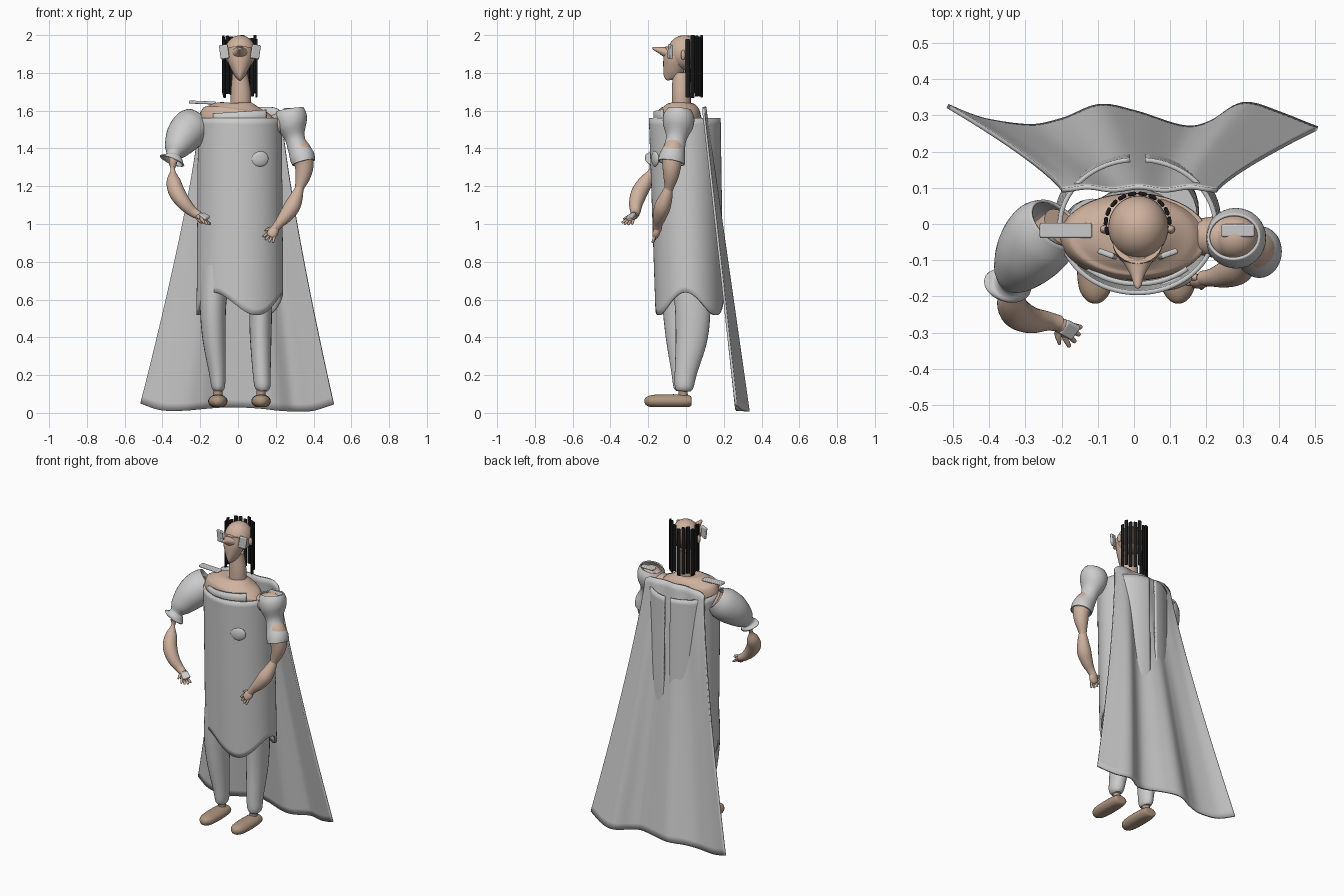
import bpy, math
from mathutils import Vector


def material(name, rgb):
    m = bpy.data.materials.new(name)
    m.diffuse_color = (*rgb, 1)
    return m


SKIN = material("skin", (0.62, 0.44, 0.34))
SHOE = material("shoe_leather", (0.42, 0.30, 0.21))
BLACK = material("hair_black", (0.01, 0.01, 0.01))


def spline(pts, k=5):
    """Catmull-Rom through points of any dimension."""
    out, n = [], len(pts)
    for i in range(n - 1):
        a, b, c, d = pts[max(i - 1, 0)], pts[i], pts[i + 1], pts[min(i + 2, n - 1)]
        for s in range(k):
            t = s / k
            out.append([0.5 * (2 * q + (r - p) * t + (2 * p - 5 * q + 4 * r - w) * t * t
                               + (3 * q - p - 3 * r + w) * t ** 3) for p, q, r, w in zip(a, b, c, d)])
    return out + [list(pts[-1])]


def finish(name, verts, faces, mat=None, thick=0, angle=45):
    me = bpy.data.meshes.new(name)
    me.from_pydata(verts, [], faces)
    ob = bpy.data.objects.new(name, me)
    bpy.context.collection.objects.link(ob)
    if mat:
        me.materials.append(mat)
    if thick:
        s = ob.modifiers.new("thickness", 'SOLIDIFY')
        s.thickness, s.offset = thick, 0
    bpy.ops.object.select_all(action='DESELECT')
    ob.select_set(True)
    bpy.context.view_layer.objects.active = ob
    bpy.ops.object.shade_smooth_by_angle(angle=math.radians(angle))
    return ob


def tube(name, pts, mat=None, n=24, caps=True, thick=0, k=5):
    """Loft of ellipses; each point is x, y, z, radius_u[, radius_v]."""
    pts = spline([tuple(p) if len(p) == 5 else (*p, p[3]) for p in pts], k)
    verts, m = [], len(pts)
    for i, p in enumerate(pts):
        d = (Vector(pts[min(i + 1, m - 1)][:3]) - Vector(pts[max(i - 1, 0)][:3])).normalized()
        u = Vector((1, 0, 0))
        u = (u - d * u.dot(d)).normalized()
        v = d.cross(u)
        for j in range(n):
            a = 2 * math.pi * j / n
            verts.append(Vector(p[:3]) + u * max(p[3], .001) * math.cos(a) + v * max(p[4], .001) * math.sin(a))
    faces = [(i * n + j, i * n + (j + 1) % n, (i + 1) * n + (j + 1) % n, (i + 1) * n + j)
             for i in range(m - 1) for j in range(n)]
    if caps:
        faces += [tuple(range(n - 1, -1, -1)), tuple(range((m - 1) * n, m * n))]
    return finish(name, verts, faces, mat, thick)


def sheet(name, f, nu, nv, thick, mat=None):
    verts = [f(i / nu, j / nv) for j in range(nv + 1) for i in range(nu + 1)]
    w = nu + 1
    faces = [(j * w + i, j * w + i + 1, (j + 1) * w + i + 1, (j + 1) * w + i)
             for j in range(nv) for i in range(nu)]
    return finish(name, verts, faces, mat, thick)


def ball(name, c, r, mat=None):
    bpy.ops.mesh.primitive_uv_sphere_add(segments=32, ring_count=20, location=c)
    ob = bpy.context.object
    ob.name, ob.scale = name, r
    bpy.ops.object.shade_smooth()
    if mat:
        ob.data.materials.append(mat)
    return ob


def box(name, c, size, rot=(0, 0, 0), mat=None, bevel=.006):
    bpy.ops.mesh.primitive_cube_add(size=1, location=c, rotation=rot)
    ob = bpy.context.object
    ob.name, ob.scale = name, size
    bpy.ops.object.transform_apply(location=False, rotation=False, scale=True)
    b = ob.modifiers.new("bevel", 'BEVEL')
    b.width, b.segments = bevel, 3
    if mat:
        ob.data.materials.append(mat)
    return ob


# torso, neck
tube("torso", [(0, -.03, .8, .13, .10), (0, -.03, 1.1, .14, .11), (0, -.035, 1.4, .18, .12),
               (0, -.035, 1.55, .205, .12), (.005, -.03, 1.60, .17, .105),
               (.01, -.03, 1.635, .09, .07), (.01, -.03, 1.645, .03, .03)], SKIN, n=40)
tube("neck", [(.015, -.025, 1.61, .055, .05), (.015, -.025, 1.7, .053, .05), (.01, -.025, 1.80, .04, .045)], SKIN)

# head, jaw, nose, ears, temple plates
ball("skull", (.012, -.01, 1.907), (.083, .088, .092), SKIN)
tube("jaw", [(.01, -.045, 1.93, .07, .065), (.01, -.055, 1.87, .066, .066), (.01, -.07, 1.81, .042, .052),
             (.01, -.08, 1.775, .02, .038), (.01, -.08, 1.762, .006, .015)], SKIN)
tube("nose", [(.01, -.07, 1.905, .06, .05), (.01, -.105, 1.91, .04, .03), (.01, -.14, 1.92, .02, .017),
              (.01, -.172, 1.93, .009, .008), (.01, -.178, 1.931, .002)], SKIN)
for s in (-1, 1):
    ball("ear", (.01 + s * .092, -.015, 1.895), (.012, .012, .027), SKIN)
    box("temple_plate", (.01 + s * .083, -.083, 1.912), (.048, .016, .075), (0, s * .15, s * .35))

# hair strands around the back of the head
for i in range(11):
    a = math.radians(-15 + i * 19)
    x, y = .01 - .088 * math.cos(a), .002 + .082 * math.sin(a)
    box("hair_strand", (x, y, 1.835 + .012 * math.sin(i * 2.3)), (.011, .024, .31), (0, 0, -a), BLACK, .005)


# tunic: elliptical wrap, wavy hem, slit at the back
def tunic(u, v):
    a = math.radians(-174.5 + 349 * u)
    hem = .577 + .06 * math.cos(3 * (a + math.radians(37)))
    w = .215 + .008 * v
    ry = .184 - .010 * v
    return (.01 + w * math.sin(a), -.006 + .024 * v - ry * math.cos(a), 1.56 + (hem - 1.56) * v)


sheet("tunic", tunic, 96, 30, .013)


# inner collar band and chest patch
def collar(u, v):
    a = math.radians(-42 + 84 * u)
    return (.01 + .205 * math.sin(a), -.165 * math.cos(a), 1.50 + v * (.085 + .02 * u))


sheet("collar_band", collar, 24, 3, .014)
ball("chest_patch", (.115, -.163, 1.345), (.048, .016, .042)).rotation_euler = (0, 0, .3)

# cape with folds growing toward the hem
HEM = spline([(-.515, .33, .05), (-.41, .285, .015), (-.29, .267, .012), (-.2, .29, .02), (-.1, .326, .028),
              (0, .305, .03), (.13, .27, .022), (.21, .282, .012), (.3, .327, .008), (.4, .305, .012),
              (.507, .268, .045)], 8)


def cape(u, v):
    x, y, z = HEM[round(u * 80)]
    e = abs(2 * u - 1)
    top = 1.62 - .03 * e ** 10
    xt = -.2 + .43 * u
    return (xt + (x - xt) * v ** 1.25, .097 - .004 * math.cos(u * 19) + (y - .097) * v, top + (z - top) * v)


sheet("cape", cape, 80, 40, .012)

# trousers and shoes
tube("hips", [(0, -.01, .66, .10, .09), (0, -.01, .74, .14, .11), (0, -.02, .9, .13, .1)])
tube("trouser_leg", [(-.115, -.03, .78, .08, .10), (-.132, -.03, .58, .07, .095), (-.127, -.025, .40, .062, .082),
                     (-.11, -.018, .22, .045, .06), (-.105, -.015, .14, .036, .052), (-.105, -.015, .115, .024, .038)])
tube("trouser_leg", [(.10, .02, .78, .075, .10), (.118, .035, .58, .062, .095), (.12, .03, .40, .057, .085),
                     (.125, 0, .22, .048, .06), (.13, -.01, .14, .042, .05), (.13, -.012, .115, .026, .036)])
for x in (-.107, .122):
    tube("ankle", [(x, -.015, .15, .022), (x, -.015, .06, .026)], SHOE)
    pts = [(.03, .03, .3), (.022, .042, .8), (-.03, .05, 1), (-.12, .051, 1), (-.18, .044, .9), (-.21, .025, .6),
           (-.22, .006, .2)]
    shoe = tube("shoe", [(x, y, .062, r, .036 * h) for y, r, h in pts], SHOE)
    for vert in shoe.data.vertices:
        vert.co.z = max(vert.co.z, .03)


# hands
def hand(name, wrist, d, side, spread):
    w, d, s = Vector(wrist), Vector(d).normalized(), Vector(side).normalized()
    p = w + d * .05
    tube(name + "_palm", [(*w, .02, .018), (*(w + d * .025), .028, .02), (*(p), .024, .017), (*(p + d * .008), .01)],
         SKIN, 16)
    for i in range(4):
        b = p + s * (i - 1.5) * .013 - d * .006
        e = b + (d + s * (i - 1.5) * spread).normalized() * (.04 - .006 * abs(i - 1.5))
        tube(name + "_finger", [(*b, .008), (*((b + e) / 2), .0075), (*e, .006), (*(e + d * .004), .002)], SKIN, 10, k=3)
    b = w + d * .015 - s * .02
    e = b + (d * .7 - s * .6) * .04
    tube(name + "_thumb", [(*b, .010), (*((b + e) / 2), .008), (*e, .003)], SKIN, 10, k=3)


# bent arm on the -x side
tube("sleeve", [(-.215, .0, 1.545, .085, .07), (-.25, -.03, 1.51, .098, .095), (-.29, -.08, 1.46, .09, .092),
                (-.325, -.13, 1.40, .062, .065), (-.34, -.155, 1.365, .035, .038), (-.345, -.165, 1.345, .05, .05),
                (-.35, -.17, 1.333, .068, .045)], None, 32, False, .008)
tube("upper_arm", [(-.2, -.01, 1.53, .06), (-.28, -.08, 1.45, .055), (-.335, -.155, 1.37, .032),
                   (-.345, -.18, 1.30, .014)], SKIN)
tube("forearm", [(-.345, -.175, 1.32, .022), (-.345, -.185, 1.285, .012), (-.342, -.21, 1.23, .036),
                 (-.325, -.245, 1.17, .043), (-.285, -.265, 1.11, .037), (-.24, -.268, 1.065, .027),
                 (-.205, -.275, 1.045, .022)], SKIN)
hand("left_hand", (-.21, -.275, 1.047), (.55, -.42, -.5), (.5, .8, -.1), .25)
box("wrist_plate", (-.178, -.292, 1.04), (.045, .045, .018), (.3, .5, -.5))

# hanging arm on the +x side
tube("sleeve", [(.275, -.035, 1.605, .07, .06), (.28, -.038, 1.57, .08, .078), (.285, -.042, 1.52, .074, .076),
                (.30, -.05, 1.46, .05, .052), (.315, -.06, 1.41, .05, .052), (.338, -.072, 1.36, .062, .064),
                (.348, -.078, 1.325, .058, .068)], None, 32, False, .008)
tube("shoulder_joint", [(.18, -.035, 1.52, .05), (.25, -.037, 1.54, .06), (.285, -.04, 1.54, .04)], SKIN)
ball("shoulder", (.278, -.037, 1.55), (.066, .062, .065), SKIN)
tube("upper_arm", [(.285, -.04, 1.55, .06), (.305, -.052, 1.45, .045), (.335, -.07, 1.38, .058),
                   (.35, -.075, 1.31, .05), (.343, -.08, 1.25, .04), (.325, -.09, 1.19, .024),
                   (.318, -.097, 1.165, .022)], SKIN)
tube("forearm", [(.325, -.092, 1.19, .022), (.31, -.105, 1.145, .034), (.285, -.125, 1.09, .043),
                 (.25, -.14, 1.04, .036), (.215, -.148, 1.0, .025), (.19, -.15, .97, .021)], SKIN)
hand("right_hand", (.2, -.15, .978), (-.5, -.22, -.75), (.8, -.3, -.5), .25)

# shoulder plates
box("shoulder_plate", (-.188, -.018, 1.643), (.145, .042, .016), (0, .04, 0))
box("shoulder_plate", (.287, -.018, 1.607), (.092, .036, .014))
